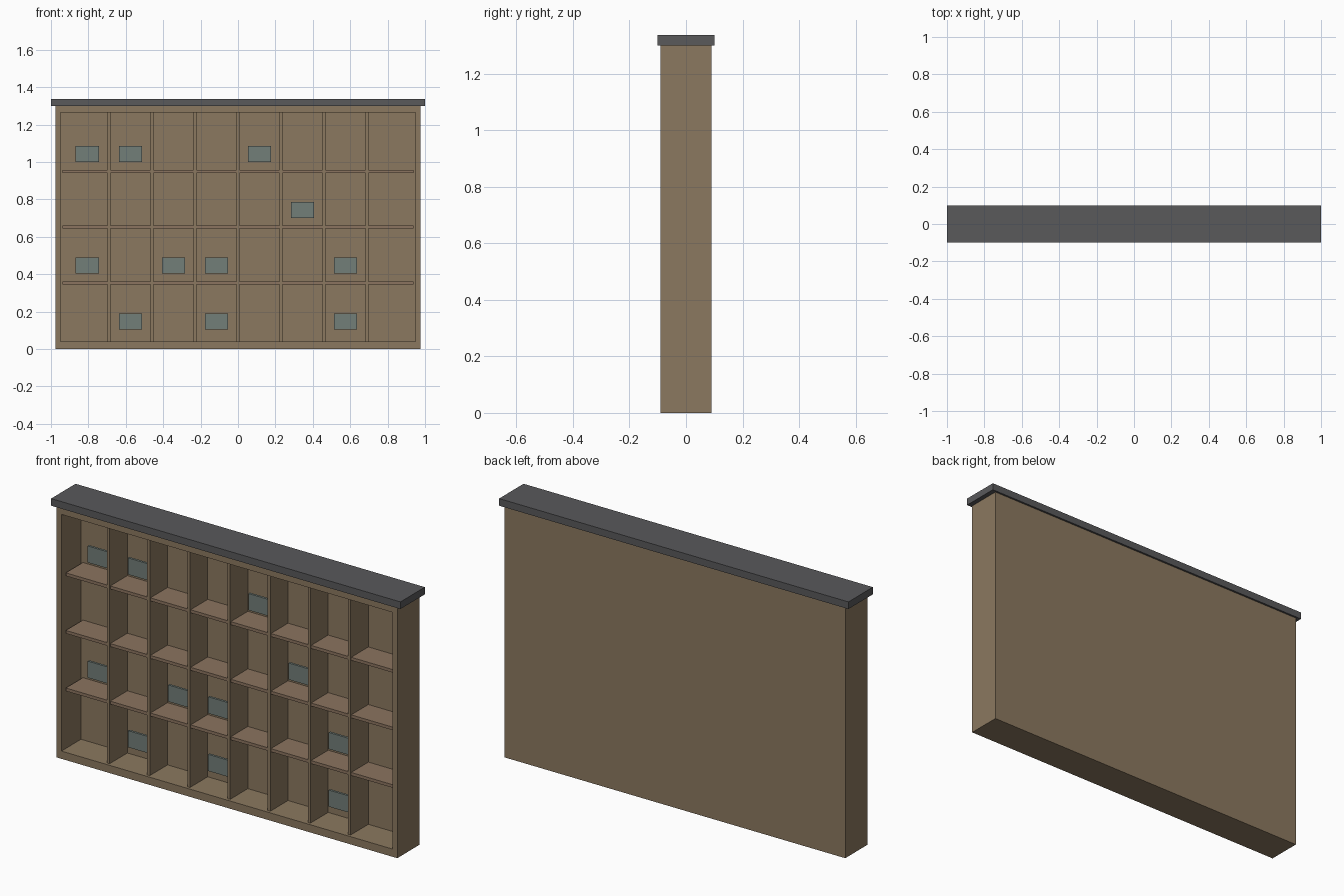
import bpy, bmesh

if "Cube" in bpy.data.objects:
    bpy.data.objects.remove(bpy.data.objects["Cube"])


def material(name, rgb):
    m = bpy.data.materials.new(name)
    m.diffuse_color = (*rgb, 1)
    m.use_nodes = True
    m.node_tree.nodes["Principled BSDF"].inputs["Base Color"].default_value = m.diffuse_color
    return m


WOOD = material("wood", (0.26, 0.19, 0.115))
SHELF = material("shelf_wood", (0.26, 0.175, 0.115))
DARK = material("dark_cap", (0.10, 0.10, 0.105))
LABEL = material("label_card", (0.17, 0.21, 0.19))


def finish(bm, name, mat):
    me = bpy.data.meshes.new(name)
    bm.to_mesh(me)
    bm.free()
    me.materials.append(mat)
    ob = bpy.data.objects.new(name, me)
    bpy.context.collection.objects.link(ob)
    return ob


def box_mesh(x0, x1, y0, y1, z0, z1):
    bm = bmesh.new()
    bmesh.ops.create_cube(bm, size=1)
    for v in bm.verts:
        v.co = (x1 if v.co.x > 0 else x0,
                y1 if v.co.y > 0 else y0,
                z1 if v.co.z > 0 else z0)
    return bm


def box(name, mat, *bounds):
    return finish(box_mesh(*bounds), name, mat)


# Open-fronted case: front face inset, then pushed back to the rear panel
bm = box_mesh(-0.975, 0.975, -0.09, 0.09, 0, 1.30)
bm.normal_update()
front = min(bm.faces, key=lambda f: f.calc_center_median().y)
bmesh.ops.inset_region(bm, faces=[front], thickness=0.038)
for v in front.verts:
    v.co.z = 1.265 if v.co.z > 0.6 else 0.04
new = bmesh.ops.extrude_discrete_faces(bm, faces=[front])["faces"]
bmesh.ops.translate(bm, verts=new[0].verts[:], vec=(0, 0.16, 0))
finish(bm, "case", WOOD)

# Overhanging cap
box("cap", DARK, -1, 1, -0.1, 0.1, 1.30, 1.337)

# Pigeonhole grid
PITCH_X, PITCH_Z = 0.23, 0.298
for i in range(-3, 4):
    x = i * PITCH_X
    box("divider", WOOD, x - 0.0075, x + 0.0075, -0.075, 0.07, 0.04, 1.265)
for i in range(3):
    z = 0.354 + i * PITCH_Z
    box("shelf", SHELF, -0.937, 0.937, -0.07, 0.07, z - 0.008, z + 0.008)

# Label cards: (column, row from the bottom)
for col, row in [(0, 3), (1, 3), (4, 3), (5, 2), (0, 1), (2, 1), (3, 1),
                 (6, 1), (1, 0), (3, 0), (6, 0)]:
    x = (col - 3.5) * PITCH_X
    z = 0.148 + row * PITCH_Z
    box("label_card", LABEL, x - 0.0625, x + 0.0625, 0.01, 0.022,
        z - 0.043, z + 0.043)
